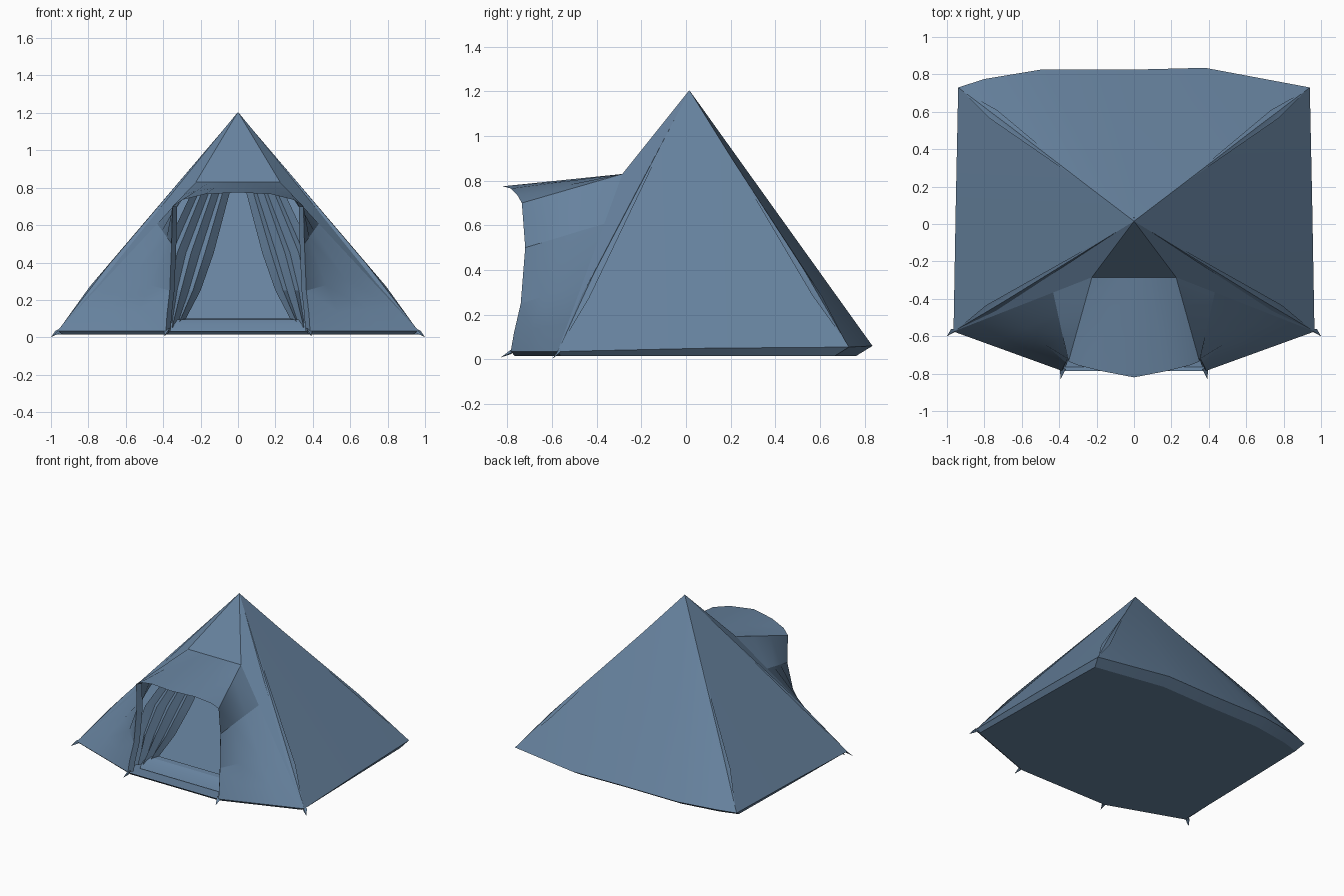
import bpy, bmesh
from mathutils import Vector

if "Cube" in bpy.data.objects:
    bpy.data.objects.remove(bpy.data.objects["Cube"], do_unlink=True)

canvas = bpy.data.materials.new("blue_canvas")
canvas.use_nodes = True
COLOUR = (0.135, 0.225, 0.345, 1)
canvas.diffuse_color = COLOUR
canvas.node_tree.nodes["Principled BSDF"].inputs["Base Color"].default_value = COLOUR


def finish(name, bm):
    """Weld, orient and turn a bmesh into a shaded object."""
    bmesh.ops.remove_doubles(bm, verts=bm.verts, dist=0.0005)
    bmesh.ops.recalc_face_normals(bm, faces=bm.faces)
    mesh = bpy.data.meshes.new(name)
    bm.to_mesh(mesh)
    bm.free()
    mesh.materials.append(canvas)
    obj = bpy.data.objects.new(name, mesh)
    bpy.context.collection.objects.link(obj)
    bpy.ops.object.select_all(action="DESELECT")
    obj.select_set(True)
    bpy.context.view_layer.objects.active = obj
    bpy.ops.object.shade_smooth_by_angle(angle=0.35)
    return obj


def face(bm, *points):
    return bm.faces.new([bm.verts.new(p) for p in points])


def loft(bm, a, b, steps=1):
    """Skin two rows of points with equal counts."""
    a, b = [Vector(p) for p in a], [Vector(p) for p in b]
    for s in range(steps):
        r0 = [p.lerp(q, s / steps) for p, q in zip(a, b)]
        r1 = [p.lerp(q, (s + 1) / steps) for p, q in zip(a, b)]
        for i in range(len(a) - 1):
            face(bm, r0[i], r0[i + 1], r1[i + 1], r1[i])


def flip(points):
    return [Vector((-p[0], p[1], p[2])) for p in points]


def both_sides(name, build):
    """Call build(bm, mirror) once for each side of the tent."""
    for side, mirror in (("left", lambda pts: [Vector(p) for p in pts]), ("right", flip)):
        bm = bmesh.new()
        build(bm, mirror)
        finish(side + "_" + name, bm)


# Key points, given on the left side
apex = Vector((0, 0.015, 1.205))
corner = Vector((0.965, -0.575, 0.035))
back_corner = Vector((0.94, 0.73, 0.055))
root = Vector((0.225, -0.285, 0.83))
tip = Vector((0.35, -0.735, 0.70))
foot = Vector((0.385, -0.785, 0.035))

back_hem = [back_corner, Vector((0.38, 0.835, 0.06)), Vector((-0.02, 0.825, 0.06)),
            Vector((-0.5, 0.825, 0.06)), Vector((-0.8, 0.775, 0.06)), flip([back_corner])[0]]
side_mid = Vector((0.953, 0.1, 0.05))
around = [corner, side_mid] + back_hem + flip([side_mid, corner])

# Main pyramid: sides, back and the small front triangle above the porch
bm = bmesh.new()
for p, q in zip(around, around[1:]):
    face(bm, p, q, apex)
face(bm, apex, flip([root])[0], root)
for m in (list, flip):
    face(bm, *m([apex, root, corner]))
finish("tent_shell", bm)

# Porch walls between the curved door edge and the front corner
door_edge = [tip, Vector((0.355, -0.72, 0.5)), Vector((0.365, -0.74, 0.25)),
             Vector((0.38, -0.77, 0.12)), foot]
levels = [0, 0.28, 0.62, 0.84, 1]


def porch_wall(bm, mirror):
    ridge = [root.lerp(corner, t) for t in levels]
    loft(bm, mirror(door_edge), mirror(ridge), 3)


both_sides("porch_wall", porch_wall)

# Porch roof with an arched front lip
bm = bmesh.new()
half = [tip, Vector((0.30, -0.755, 0.735)), Vector((0.18, -0.785, 0.765))]
lip = half + [Vector((0, -0.82, 0.775))] + flip(half[::-1])
n = len(lip) - 1
back_edge = [root.lerp(flip([root])[0], i / n) for i in range(n + 1)]
loft(bm, back_edge, lip, 2)
finish("porch_roof", bm)


# Turned-in hem along the door opening
def door_hem(bm, mirror):
    inner = [p + Vector((-0.025, 0.035, 0)) for p in door_edge]
    loft(bm, mirror(door_edge), mirror(inner))


both_sides("door_hem", door_hem)

# Inner front wall
bm = bmesh.new()
inset = Vector((0, 0.02, -0.02))
face(bm, apex + inset, *[p + inset for p in (flip([corner])[0], corner)])
finish("inner_wall", bm)


# Gathered curtains beside the inner doorway
def curtain(bm, mirror):
    inner = [Vector(p) for p in ((0.04, -0.24, 0.79), (0.13, -0.39, 0.45),
                                 (0.2, -0.48, 0.25), (0.3, -0.58, 0.06))]
    outer = [Vector(p) for p in ((0.24, -0.32, 0.77), (0.39, -0.52, 0.45),
                                 (0.42, -0.60, 0.25), (0.40, -0.66, 0.04))]
    pleats = 7
    rows = []
    for k in range(pleats + 1):
        row = [a.lerp(b, k / pleats) for a, b in zip(inner, outer)]
        if k % 2:
            row = [p + Vector((0.01, -0.035, 0)) for p in row]
        rows.append(row)
    for r0, r1 in zip(rows, rows[1:]):
        loft(bm, mirror(r0), mirror(r1))


both_sides("curtain", curtain)

# Door sill
bm = bmesh.new()
section = [(-0.56, 0.10), (-0.60, 0.095), (-0.63, 0.07), (-0.66, 0.02)]
loft(bm, [(-0.37, y, z) for y, z in section], [(0.37, y, z) for y, z in section])
finish("door_sill", bm)

# Groundsheet: a shallow tray hanging under the hem
bm = bmesh.new()
outline = around + flip([foot]) + [foot]
tray = [Vector((p.x * 0.97, p.y * (0.91 if p.y > 0 else 0.975), 0.014)) for p in outline]
loft(bm, outline + outline[:1], tray + tray[:1])
face(bm, *tray)
finish("groundsheet", bm)


# Slim cloth folds running down the four ridges
def ridge_folds(bm, mirror):
    for end, t0, t1, out in ((corner, 0.08, 0.98, (0.010, -0.010, 0.008)),
                             (back_corner, 0.25, 0.98, (0.008, 0.008, 0.008))):
        along = (end - apex).normalized()
        across = along.cross(Vector(out)).normalized()
        top, low = apex.lerp(end, t0), apex.lerp(end, t1)
        mid = apex.lerp(end, 0.7) + Vector(out)
        for s in (-1, 1):
            edge = apex.lerp(end, 0.8) + across * 0.03 * s
            face(bm, *mirror([top, mid, edge]))
            face(bm, *mirror([mid, low, edge]))


both_sides("ridge_folds", ridge_folds)


# Pointed peg loops at the front corners and the porch feet
def pegs(bm, mirror):
    for base, point in ((corner, (1.0, -0.6, 0.0)), (foot, (0.392, -0.83, 0.008))):
        ring = [base + Vector(o) for o in ((0.012, 0.015, 0), (-0.02, 0.01, 0.015),
                                           (-0.012, 0, -0.012))]
        for i in range(3):
            face(bm, *mirror([ring[i], ring[(i + 1) % 3], Vector(point)]))


both_sides("pegs", pegs)
